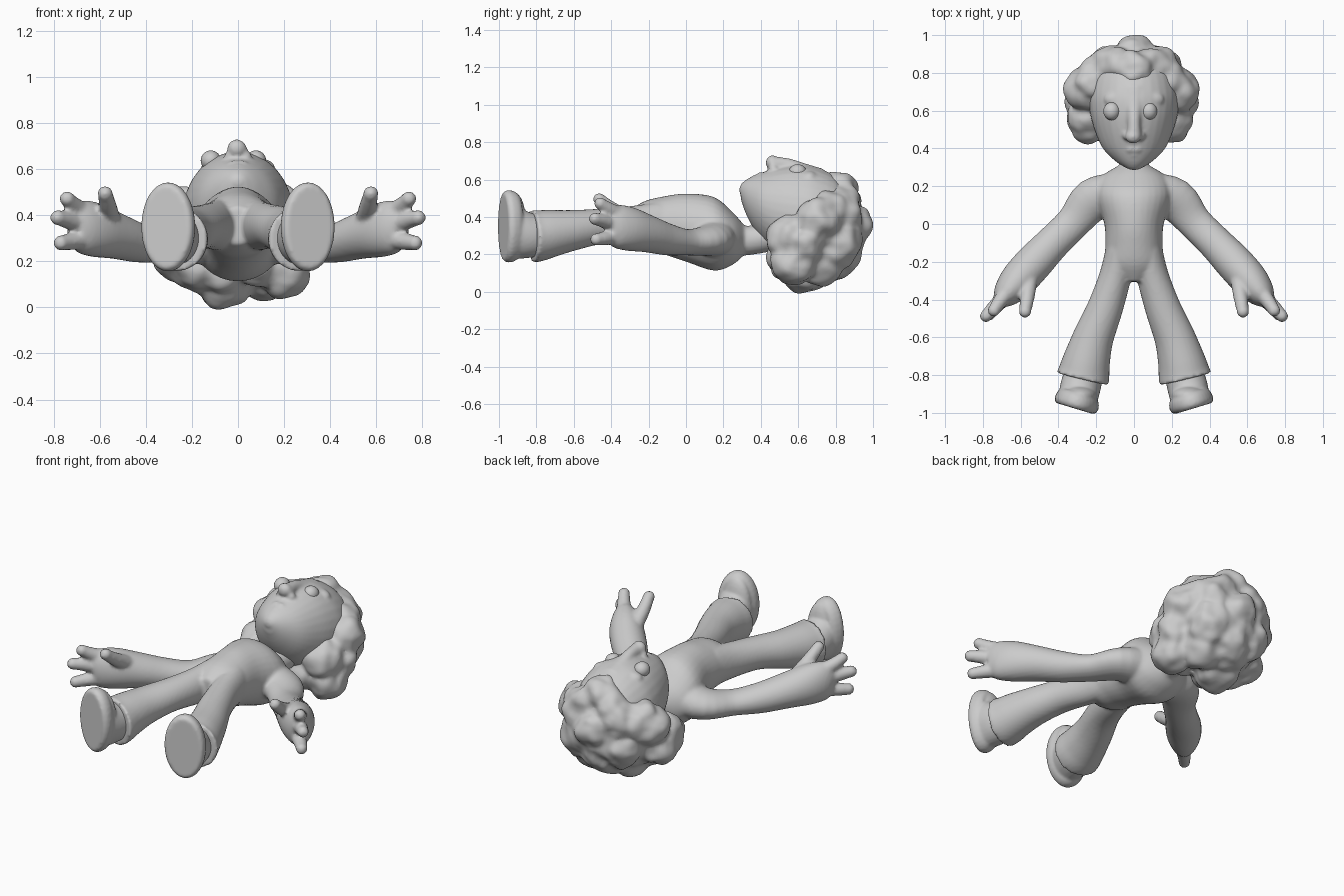
import bpy, bmesh, math
from mathutils import Vector, Matrix

Z = Vector((0, 0, 1))


def smooth_rings(rings, steps=4):
    """Catmull-Rom interpolation of (x, y, z, half_width, half_height)."""
    out = []
    for i in range(len(rings) - 1):
        p = [rings[max(0, min(len(rings) - 1, i + k))] for k in (-1, 0, 1, 2)]
        for s in range(steps):
            t = s / steps
            out.append([0.5 * (2 * b + (c - a) * t + (2 * a - 5 * b + 4 * c - d) * t * t
                               + (3 * b - a - 3 * c + d) * t ** 3) for a, b, c, d in zip(*p)])
    return out + [list(rings[-1])]


def tube(bm, rings, side=1, axis=None, n=32):
    """Loft ellipses along a path (or square to a fixed axis); side=-1 mirrors it in x."""
    pts = smooth_rings([(r[0] * side, *r[1:]) for r in rings])
    loops = []
    for i, (x, y, z, a, b) in enumerate(pts):
        q0, q1 = pts[max(0, i - 1)], pts[min(len(pts) - 1, i + 1)]
        t = Vector((axis[0] * side, *axis[1:])) if axis else Vector(q1[:3]) - Vector(q0[:3])
        t.normalize()
        u = t.cross(Z).normalized()
        v = u.cross(t)
        c = Vector((x, y, z))
        loops.append([bm.verts.new(c + u * a * math.cos(k * math.tau / n)
                                   + v * b * math.sin(k * math.tau / n)) for k in range(n)])
    faces = [bm.faces.new(loops[0]), bm.faces.new(loops[-1])]
    for l0, l1 in zip(loops, loops[1:]):
        faces += [bm.faces.new((l0[k], l0[(k + 1) % n], l1[(k + 1) % n], l1[k])) for k in range(n)]
    bmesh.ops.recalc_face_normals(bm, faces=faces)


def ball(bm, c, r):
    r = r if isinstance(r, tuple) else (r, r, r)
    bmesh.ops.create_uvsphere(bm, u_segments=24, v_segments=16, radius=1,
                              matrix=Matrix.Translation(c) @ Matrix.Diagonal((*r, 1)))


def finish(name, bm, voxel=0, relax=3):
    me = bpy.data.meshes.new(name)
    bm.to_mesh(me)
    bm.free()
    me.polygons.foreach_set("use_smooth", [True] * len(me.polygons))
    ob = bpy.data.objects.new(name, me)
    bpy.context.collection.objects.link(ob)
    if voxel:
        m = ob.modifiers.new("fuse", 'REMESH')
        m.mode, m.voxel_size, m.use_smooth_shade = 'VOXEL', voxel, True
        m = ob.modifiers.new("relax", 'SMOOTH')
        m.factor, m.iterations = 0.5, relax
    return ob


# Torso, neck, arms, hands and flared legs fused into one body
bm = bmesh.new()
tube(bm, [(0, -.305, .355, .07, .08), (0, -.22, .355, .155, .13), (0, -.12, .355, .152, .155),
          (0, 0, .343, .157, .182), (0, .15, .31, .20, .197), (0, .25, .285, .17, .14),
          (0, .305, .278, .09, .085)], axis=(0, 1, 0))
tube(bm, [(0, .22, .28, .09, .09), (0, .34, .275, .075, .078), (0, .52, .31, .09, .08)])
arm = [(.10, .155, .29, .115, .11), (.22, .125, .275, .115, .085), (.32, .01, .265, .092, .07),
       (.43, -.10, .28, .092, .085), (.53, -.205, .31, .10, .10), (.615, -.30, .335, .097, .117),
       (.675, -.37, .35, .075, .115), (.71, -.41, .352, .045, .09)]
fingers = [[(.55, -.27, .37), (.565, -.39, .44), (.577, -.464, .495)],
           [(.65, -.33, .40), (.71, -.41, .44), (.742, -.458, .472)],
           [(.66, -.36, .355), (.74, -.44, .38), (.783, -.487, .39)],
           [(.65, -.36, .30), (.725, -.43, .287), (.769, -.48, .28)]]
leg = [(.07, -.14, .36, .08, .12), (.10, -.28, .355, .085, .105), (.155, -.45, .35, .095, .095),
       (.215, -.60, .33, .108, .108), (.25, -.72, .312, .125, .127), (.265, -.79, .30, .137, .138),
       (.272, -.82, .298, .142, .142)]
for s in (1, -1):
    tube(bm, arm, s)
    tube(bm, leg, s)
    for f in fingers:
        tube(bm, [(*p, r, r) for p, r in zip(f, (.045, .038, .032))], s, n=16)
        ball(bm, (f[2][0] * s, *f[2][1:]), .033)
finish("body", bm, .011, 3)

# Shoes: ankle, rounded toe and a tilted flat sole
for s, side in ((1, "right"), (-1, "left")):
    bm = bmesh.new()
    tilt = (.29, -.96, 0)
    tube(bm, [(.26, -.78, .30, .10, .11), (.28, -.85, .305, .107, .125),
              (.297, -.92, .325, .105, .15)], s, tilt)
    ball(bm, (.291 * s, -.91, .36), (.095, .055, .165))
    tube(bm, [(.289, -.895, .35, .095, .165), (.294, -.915, .35, .112, .185), (.301, -.94, .35, .119, .193),
              (.308, -.96, .35, .118, .192), (.313, -.977, .35, .105, .178)], s, tilt)
    finish(side + "_shoe", bm, .009, 4)

# Head with nose, lips, chin and brow
bm = bmesh.new()
tube(bm, [(0, .293, .535, .035, .04), (0, .33, .50, .095, .105), (0, .40, .46, .165, .175),
          (0, .50, .43, .21, .235), (0, .60, .41, .235, .268), (0, .70, .39, .24, .274),
          (0, .82, .38, .20, .22), (0, .90, .37, .10, .10)], axis=(0, 1, 0))
tube(bm, [(0, .72, .62, .07, .04), (0, .62, .655, .045, .035), (0, .54, .675, .035, .04),
          (0, .455, .68, .042, .045)], n=20)
ball(bm, (-.005, .462, .69), (.042, .036, .04))
ball(bm, (0, .315, .545), (.05, .03, .04))
for s in (1, -1):
    ball(bm, (.034 * s, .468, .655), (.026, .026, .028))
    ball(bm, (.016 * s, .395, .615), (.03, .02, .025))
    ball(bm, (.09 * s, .66, .61), (.07, .045, .038))
ball(bm, (0, .368, .60), (.032, .018, .025))
finish("head", bm, .009, 6)

# Eyes
for s, side in ((1, "right"), (-1, "left")):
    bm = bmesh.new()
    ball(bm, (.098 * s - .02, .597, .638), (.044, .048, .044))
    finish(side + "_eye", bm)

# Curly hair: overlapping lumps fused, relaxed and roughened
bm = bmesh.new()
ball(bm, (0, .70, .31), (.28, .25, .26))
for x, y, z, r in [(0, .88, .36, .12), (0, .81, .54, .11), (-.08, .83, .48, .10), (.07, .83, .48, .10),
                   (-.12, .82, .42, .12), (.11, .82, .42, .12), (-.21, .76, .42, .11), (.18, .76, .42, .11),
                   (.225, .70, .38, .12), (.20, .56, .29, .12), (.23, .64, .25, .11), (.20, .58, .17, .12),
                   (-.24, .71, .37, .12), (-.24, .56, .28, .12), (-.23, .65, .23, .12),
                   (.10, .72, .17, .13), (-.06, .64, .14, .14), (0, .81, .20, .13), (.13, .80, .25, .13),
                   (-.13, .80, .25, .13), (-.08, .54, .17, .10), (.09, .53, .18, .10), (-.17, .57, .18, .12)]:
    ball(bm, (x, y, z), r)
hair = finish("hair", bm, .013, 10)
curl = bpy.data.textures.new("curl", 'CLOUDS')
curl.noise_scale, curl.noise_depth = .14, 1
m = hair.modifiers.new("curls", 'DISPLACE')
m.texture, m.strength, m.mid_level, m.texture_coords = curl, .06, .47, 'GLOBAL'
